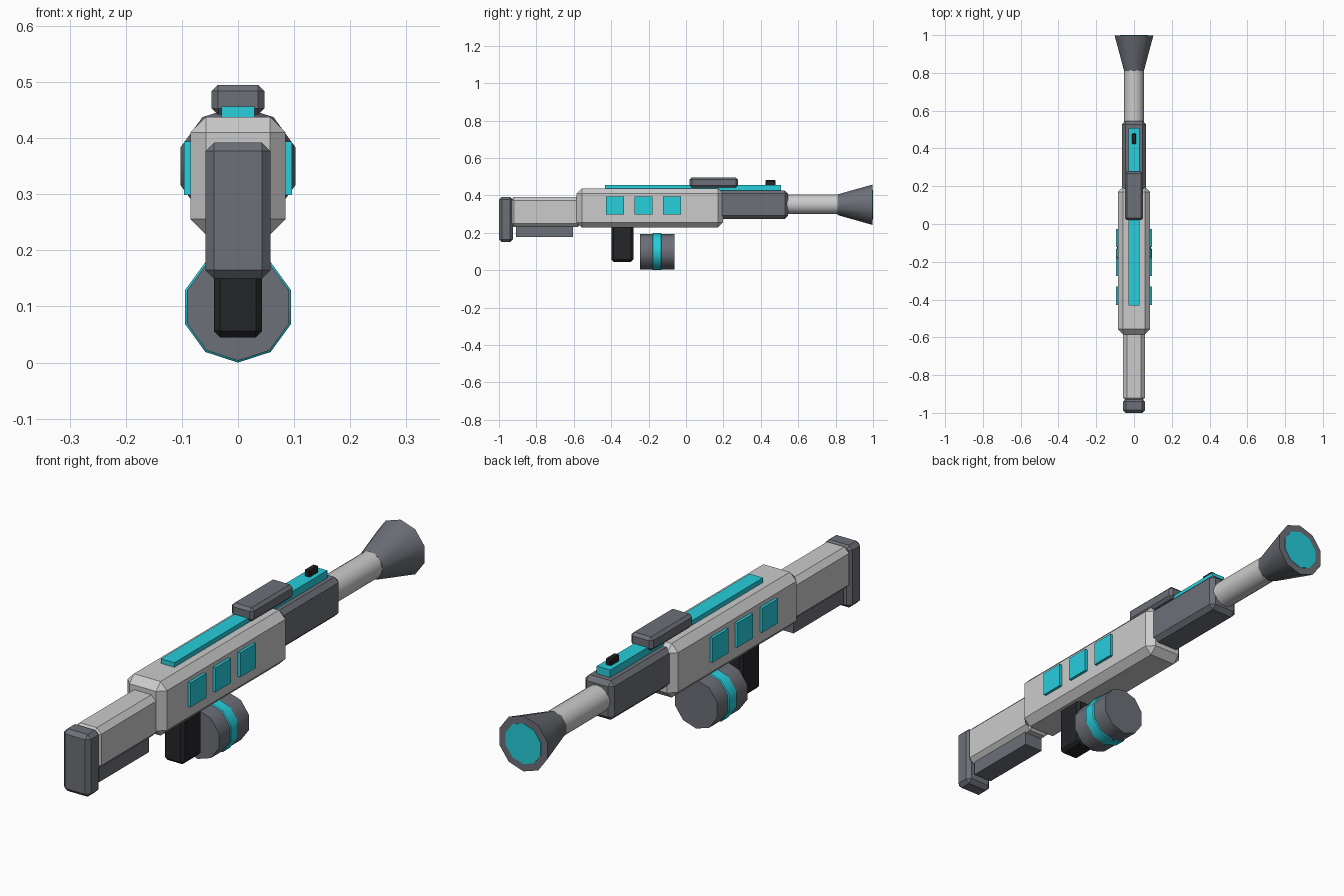
import bpy
import math

if "Cube" in bpy.data.objects:
    bpy.data.objects.remove(bpy.data.objects["Cube"])


def material(name, rgb):
    m = bpy.data.materials.new(name)
    m.diffuse_color = (*rgb, 1)
    m.use_nodes = True
    m.node_tree.nodes["Principled BSDF"].inputs["Base Color"].default_value = m.diffuse_color
    return m


LIGHT = material("light_grey", (0.56, 0.57, 0.58))
DARK = material("dark_grey", (0.15, 0.16, 0.185))
BLACK = material("near_black", (0.018, 0.019, 0.022))
TEAL = material("teal", (0.02, 0.62, 0.72))


def chamfer(ob, width):
    mod = ob.modifiers.new("chamfer", 'BEVEL')
    mod.width = width
    mod.segments = 1
    mod.limit_method = 'ANGLE'
    mod.angle_limit = math.radians(50)


def box(name, x, y, z, mat, bevel=0.0):
    """Box from (min, max) ranges on each axis."""
    bpy.ops.mesh.primitive_cube_add(size=1)
    ob = bpy.context.object
    ob.name = name
    ranges = (x, y, z)
    for v in ob.data.vertices:
        v.co = [(a + b) / 2 + c * (b - a) for c, (a, b) in zip(v.co, ranges)]
    ob.data.materials.append(mat)
    if bevel:
        chamfer(ob, bevel)
    return ob


def tube(name, y, r0, r1, z, mat, sides=10, bevel=0.0):
    """Cylinder or cone along y, with a corner pointing straight down."""
    bpy.ops.mesh.primitive_cone_add(
        vertices=sides, radius1=r0, radius2=r1, depth=y[1] - y[0],
        location=(0, (y[0] + y[1]) / 2, z), rotation=(-math.pi / 2, 0, 0))
    ob = bpy.context.object
    ob.name = name
    ob.data.materials.append(mat)
    bpy.ops.object.shade_smooth_by_angle(angle=math.radians(40))
    if bevel:
        chamfer(ob, bevel)
    return ob


# Main body and shoulder stock
box("body", (-0.085, 0.085), (-0.585, 0.198), (0.228, 0.438), LIGHT, 0.028)
box("stock", (-0.057, 0.057), (-0.94, -0.56), (0.23, 0.392), LIGHT, 0.02)
box("stock_underside", (-0.04, 0.04), (-0.91, -0.604), (0.177, 0.25), DARK)
box("butt_plate", (-0.058, 0.058), (-1.0, -0.925), (0.15, 0.392), DARK, 0.015)

# Front housing, barrel and flared muzzle
box("front_housing", (-0.063, 0.063), (0.17, 0.545), (0.275, 0.427), DARK, 0.017)
tube("barrel", (0.52, 0.83), 0.052, 0.052, 0.352, LIGHT, 16)
tube("muzzle_horn", (0.81, 0.998), 0.055, 0.108, 0.35, DARK)
tube("muzzle_glow", (0.98, 1.0), 0.079, 0.079, 0.35, TEAL)

# Top strip, scope block and sight
box("top_strip", (-0.029, 0.029), (-0.432, 0.507), (0.42, 0.456), TEAL)
box("scope_block", (-0.047, 0.047), (0.02, 0.278), (0.442, 0.495), DARK, 0.011)
box("front_sight", (-0.011, 0.011), (0.424, 0.478), (0.44, 0.481), BLACK, 0.003)

# Three glowing windows on each side
for i in range(3):
    y0 = -0.428 + i * 0.1525
    for side, sx in (("right", 1), ("left", -1)):
        cx = sx * 0.087
        box(f"window_{side}_{i + 1}", (cx - 0.009, cx + 0.009),
            (y0, y0 + 0.096), (0.299, 0.394), TEAL)

# Grip and canister with its band
box("grip", (-0.043, 0.043), (-0.398, -0.282), (0.045, 0.25), BLACK, 0.011)
tube("canister", (-0.247, -0.062), 0.0955, 0.0955, 0.099, DARK)
tube("canister_band", (-0.184, -0.125), 0.099, 0.099, 0.099, TEAL, 10, 0.008)
